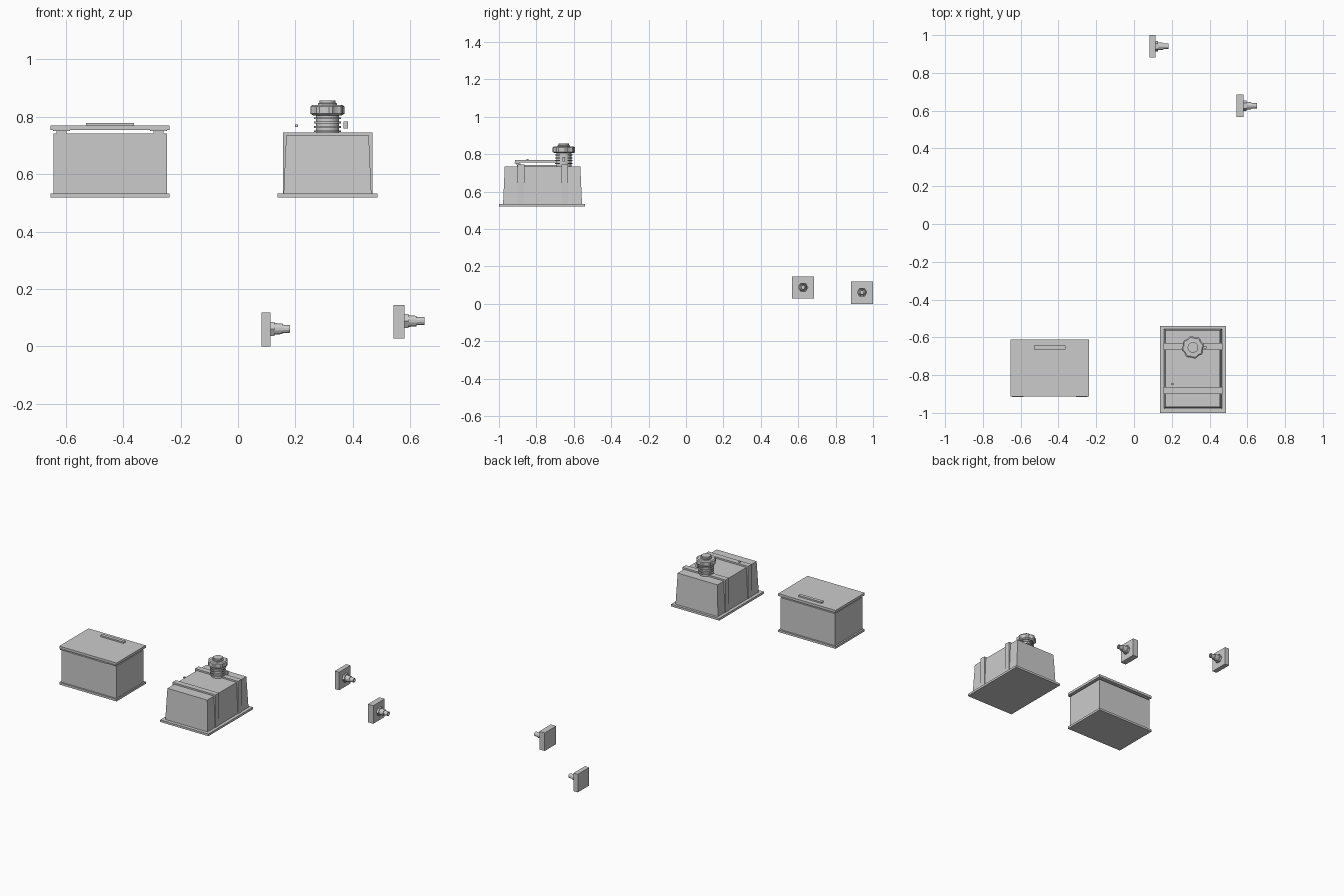
import bpy, bmesh, math
from mathutils import Matrix, Vector

cube = bpy.data.objects.get("Cube")
if cube:
    bpy.data.objects.remove(cube)

grey = bpy.data.materials.new("plain grey")
grey.use_nodes = True
grey.diffuse_color = (0.6, 0.6, 0.6, 1)
grey.node_tree.nodes["Principled BSDF"].inputs["Base Color"].default_value = (0.6, 0.6, 0.6, 1)


def finish(name, bm):
    bmesh.ops.recalc_face_normals(bm, faces=bm.faces)
    mesh = bpy.data.meshes.new(name)
    bm.to_mesh(mesh)
    bm.free()
    mesh.materials.append(grey)
    obj = bpy.data.objects.new(name, mesh)
    bpy.context.collection.objects.link(obj)
    return obj


def box(name, x, y, z, taper=0.0):
    """Box from ranges; taper pulls the top edges inward."""
    bm = bmesh.new()
    bmesh.ops.create_cube(bm, size=1)
    for v in bm.verts:
        inset = taper if v.co.z > 0 else 0
        sx, sy = math.copysign(1, v.co.x), math.copysign(1, v.co.y)
        v.co = Vector((x[v.co.x > 0] - sx * inset, y[v.co.y > 0] - sy * inset, z[v.co.z > 0]))
    return finish(name, bm)


def lathe(name, origin, profile, sides, along_x=False, teeth=0.0):
    """Turned part; teeth shrinks every other pair of sides to make grips."""
    bm = bmesh.new()
    rings = []
    for r, h in profile:
        ring = []
        for i in range(sides):
            a = 2 * math.pi * (i + 0.5) / sides
            k = r * (1 - teeth * (i // 2 % 2))
            ring.append(bm.verts.new((k * math.cos(a), k * math.sin(a), h)))
        rings.append(ring)
    for low, high in zip(rings, rings[1:]):
        for i in range(sides):
            j = (i + 1) % sides
            bm.faces.new((low[i], low[j], high[j], high[i]))
    bm.faces.new(rings[0])
    bm.faces.new(rings[-1])
    turn = Matrix.Rotation(math.pi / 2, 4, "Y") if along_x else Matrix()
    bm.transform(Matrix.Translation(origin) @ turn)
    return finish(name, bm)


# Lidded box
box("chest_base", (-0.653, -0.239), (-0.913, -0.611), (0.519, 0.533))
box("chest_body", (-0.643, -0.247), (-0.903, -0.621), (0.533, 0.742))
box("chest_lid", (-0.653, -0.239), (-0.913, -0.611), (0.754, 0.77))
box("lid_handle", (-0.53, -0.362), (-0.665, -0.643), (0.77, 0.779))
for side, x in (("right", (-0.645, -0.585)), ("left", (-0.307, -0.247))):
    box(side + "_hinge_plate", x, (-0.917, -0.89), (0.75, 0.756))
    mid = sum(x) / 2
    box(side + "_hinge_foot", (mid - 0.017, mid + 0.017), (-0.905, -0.885), (0.741, 0.751))

# Tapered tank with straps
box("tank_base", (0.138, 0.486), (-1.0, -0.54), (0.519, 0.533))
box("tank_body", (0.159, 0.465), (-0.978, -0.556), (0.533, 0.735), taper=0.009)
for name, y in (("front", (-0.9, -0.864)), ("back", (-0.666, -0.63))):
    box(name + "_strap_top", (0.156, 0.468), y, (0.732, 0.745))
    for side, x in (("right", (0.156, 0.17)), ("left", (0.454, 0.468))):
        box(name + "_strap_" + side, x, y, (0.533, 0.745))

# Filler valve with ribbed neck and gripped cap
valve = Vector((0.312, -0.653, 0))
lathe("valve_neck", valve, [(0.04, 0.733), (0.04, 0.81)], 20)
for i in range(4):
    z = 0.747 + i * 0.015
    lathe("neck_rib", valve, [(0.047, z), (0.047, z + 0.006)], 20)
lathe("valve_cap", valve,
      [(0.05, 0.805), (0.06, 0.811), (0.06, 0.836), (0.053, 0.841)], 32, teeth=0.09)
lathe("cap_button", valve, [(0.034, 0.838), (0.034, 0.847), (0.028, 0.848), (0.028, 0.857)], 20)
box("valve_latch", (0.368, 0.383), (-0.66, -0.646), (0.76, 0.784))
box("small_peg", (0.199, 0.21), (-0.852, -0.842), (0.765, 0.773))

# Wall plates with hexagonal nozzles facing +x
for name, x0, x1, y, z in (("back", 0.082, 0.113, 0.941, 0.059),
                           ("middle", 0.542, 0.581, 0.626, 0.086)):
    box(name + "_plate", (x0, x1), (y - 0.059, y + 0.059), (z - 0.059, z + 0.059))
    origin = Vector((x1, y, z + 0.002))
    lathe(name + "_hex_nut", origin, [(0.028, -0.002), (0.028, 0.014)], 6, True)
    lathe(name + "_nozzle_neck", origin, [(0.021, 0.01), (0.019, 0.042)], 12, True)
    lathe(name + "_nozzle_tip", origin,
          [(0.015, 0.04), (0.014, 0.069), (0.009, 0.069), (0.009, 0.045)], 12, True)
